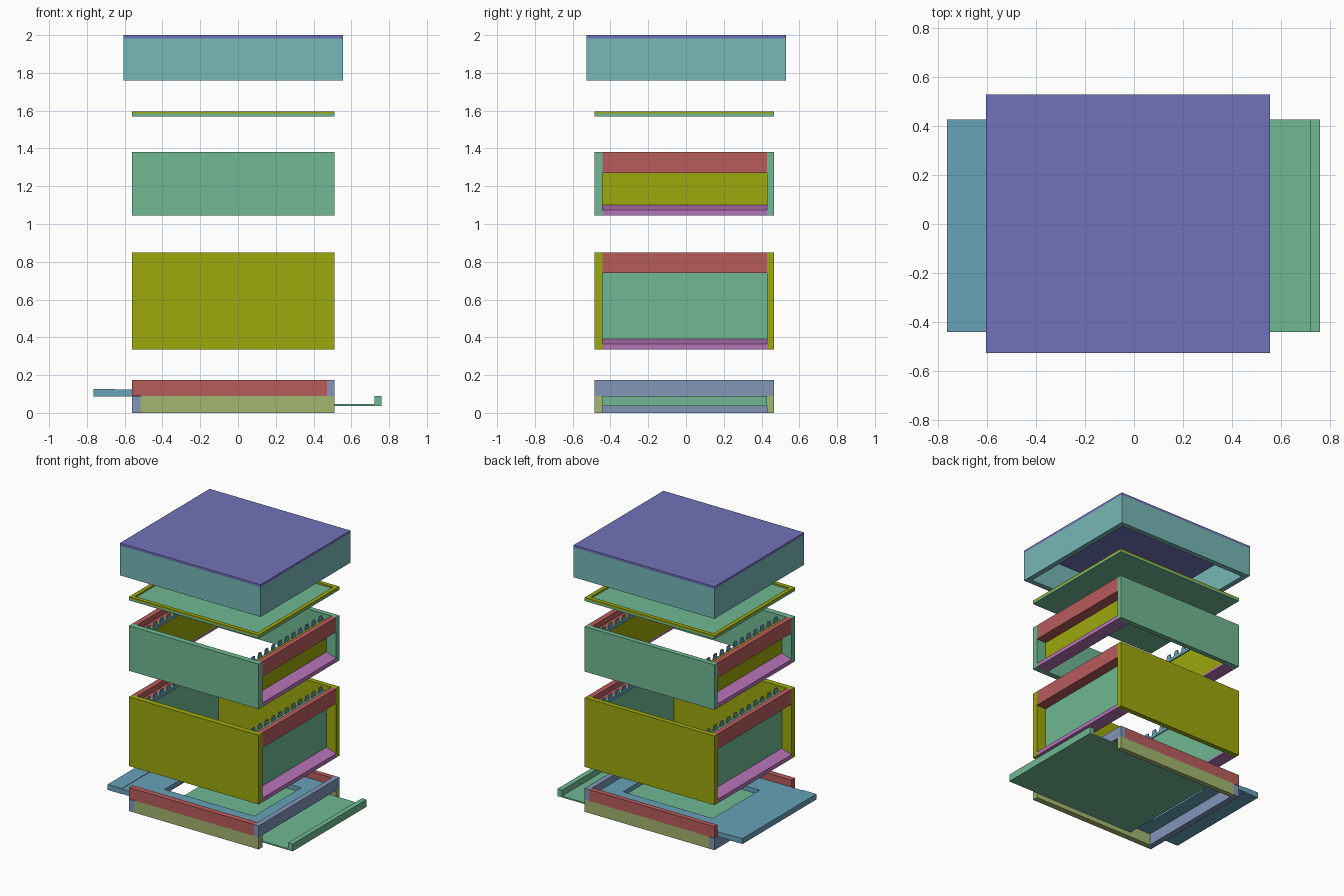
import bpy, bmesh

if "Cube" in bpy.data.objects:
    bpy.data.objects.remove(bpy.data.objects["Cube"])

def srgb(h):
    c = [int(h[i:i + 2], 16) / 255 for i in (0, 2, 4)]
    return [v / 12.92 if v <= 0.04045 else ((v + 0.055) / 1.055) ** 2.4 for v in c] + [1]

MATS = {}
for n, h in {"purple": "7172B8", "teal": "76B8B7", "green": "70B893", "olive": "9CA80C",
             "red": "B85C5C", "pink": "B573B6", "pale_olive": "A3B670",
             "blue_grey": "8295B8", "blue": "68A2B8"}.items():
    MATS[n] = bpy.data.materials.new(n)
    MATS[n].diffuse_color = srgb(h)

def finish(name, bm, mat):
    bmesh.ops.recalc_face_normals(bm, faces=bm.faces)
    me = bpy.data.meshes.new(name)
    bm.to_mesh(me)
    bm.free()
    me.materials.append(MATS[mat])
    ob = bpy.data.objects.new(name, me)
    bpy.context.collection.objects.link(ob)
    return ob

def prism(name, pts, axis, a, b, mat):
    """Extrude a 2D profile along an axis; profile is (y,z), (x,z) or (x,y)."""
    bm = bmesh.new()
    vs = []
    for p in pts:
        co = list(p)
        co.insert("xyz".index(axis), a)
        vs.append(bm.verts.new(co))
    f = bm.faces.new(vs)
    ext = bmesh.ops.extrude_face_region(bm, geom=[f])["geom"]
    d = [0, 0, 0]
    d["xyz".index(axis)] = b - a
    bmesh.ops.translate(bm, vec=d, verts=[g for g in ext if isinstance(g, bmesh.types.BMVert)])
    return finish(name, bm, mat)

def box(name, x0, x1, y0, y1, z0, z1, mat):
    return prism(name, [(x0, y0), (x1, y0), (x1, y1), (x0, y1)], "z", z0, z1, mat)

def ring(name, outer, inner, z0, z1, mat):
    """Rectangular frame: outer and inner are (x0, x1, y0, y1)."""
    bm = bmesh.new()
    loops = []
    for z in (z0, z1):
        for x0, x1, y0, y1 in (outer, inner):
            loops.append([bm.verts.new((x, y, z)) for x, y in ((x0, y0), (x1, y0), (x1, y1), (x0, y1))])
    ob, ib, ot, it = loops
    for p, q in ((ob, ot), (ot, it), (it, ib), (ib, ob)):
        for i in range(4):
            j = (i + 1) % 4
            bm.faces.new((p[i], p[j], q[j], q[i]))
    return finish(name, bm, mat)

# Shared footprint of the stacked boxes
X0, X1, Y0, Y1 = -0.56, 0.51, -0.485, 0.465
YI0, YI1 = -0.442, 0.428
CX = (X0 + X1) / 2

def hive_box(name, z0, z1, side, panel):
    # long side boards
    box(name + "_front_board", X0, X1, Y0, YI0, z0, z1, side)
    box(name + "_back_board", X0, X1, YI1, Y1, z0, z1, side)
    for end, s in (("right", 1), ("left", -1)):
        def fx(pts):
            return [(CX + s * (x - CX), z) for x, z in pts]
        # recessed end panel
        prism(f"{name}_{end}_panel", fx([(0.41, z0 + 0.015), (0.43, z0 + 0.015),
              (0.43, z1 - 0.04), (0.41, z1 - 0.04)]), "y", YI0, YI1, panel)
        # rebated top rail
        prism(f"{name}_{end}_top_rail", fx([(0.43, z1 - 0.11), (X1, z1 - 0.11), (X1, z1),
              (0.47, z1), (0.47, z1 - 0.04), (0.43, z1 - 0.04)]), "y", YI0, YI1, "red")
        # sloping bottom rail
        prism(f"{name}_{end}_bottom_rail", fx([(0.41, z0), (X1, z0), (X1, z0 + 0.03),
              (0.43, z0 + 0.056), (0.43, z0 + 0.015), (0.41, z0 + 0.015)]), "y", YI0, YI1, "pink")
        # toothed spacer strip that holds the frames
        n, zb = 11, z1 - 0.04
        pitch = (YI1 - YI0) / n
        pts = [(YI0, zb - 0.02), (YI0, zb)]
        for i in range(n):
            c = YI0 + (i + 0.5) * pitch
            pts += [(c - 0.024, zb), (c - 0.014, z1 - 0.003), (c + 0.014, z1 - 0.003), (c + 0.024, zb)]
        pts += [(YI1, zb), (YI1, zb - 0.02)]
        xa = CX + s * (0.402 - CX)
        prism(f"{name}_{end}_spacer", pts, "x", xa, xa + s * 0.008, "blue")

# Base: upper rails, lower rails
for side, a, b in (("front", Y0, YI0), ("back", YI1, Y1)):
    box(f"base_{side}_upper_rail", X0, 0.47, a, b, 0.09, 0.175, "red")
    box(f"base_{side}_lower_rail", -0.515, X1, a, b, 0, 0.09, "pale_olive")
box("base_right_upper_rail", 0.47, X1, Y0, Y1, 0.09, 0.175, "blue_grey")
box("base_left_lower_rail", X0, -0.515, Y0, Y1, 0, 0.087, "blue_grey")

# Floor with opening, and landing board
ring("base_floor", (-0.65, 0.47, YI0, YI1), (-0.41, 0.33, -0.28, 0.27), 0.088, 0.123, "blue")
box("landing_board", -0.765, -0.65, YI0, YI1, 0.086, 0.127, "blue")

# Sliding tray with lip handle
prism("sliding_tray", [(-0.34, 0.036), (0.76, 0.036), (0.76, 0.09), (0.722, 0.09),
                       (0.722, 0.046), (-0.34, 0.046)], "y", YI0, YI1, "green")

# Deep and shallow boxes
hive_box("deep_box", 0.335, 0.85, "olive", "green")
hive_box("shallow_box", 1.045, 1.38, "green", "olive")

# Inner cover with raised rim
box("inner_cover_panel", X0, X1, Y0, Y1, 1.57, 1.584, "green")
ring("inner_cover_rim", (X0, X1, Y0, Y1), (X0 + 0.03, X1 - 0.03, Y0 + 0.03, Y1 - 0.03),
     1.584, 1.596, "olive")

# Lid: wall frame and top sheet
L = (-0.605, 0.555, -0.527, 0.53)
ring("lid_walls", L, (L[0] + 0.04, L[1] - 0.04, L[2] + 0.04, L[3] - 0.04), 1.76, 1.982, "teal")
box("lid_top_sheet", *L, 1.982, 2.0, "purple")

for m in bpy.data.materials:
    if m.users and not m.is_grease_pencil:
        m.use_nodes = True
        m.node_tree.nodes["Principled BSDF"].inputs["Base Color"].default_value = m.diffuse_color
